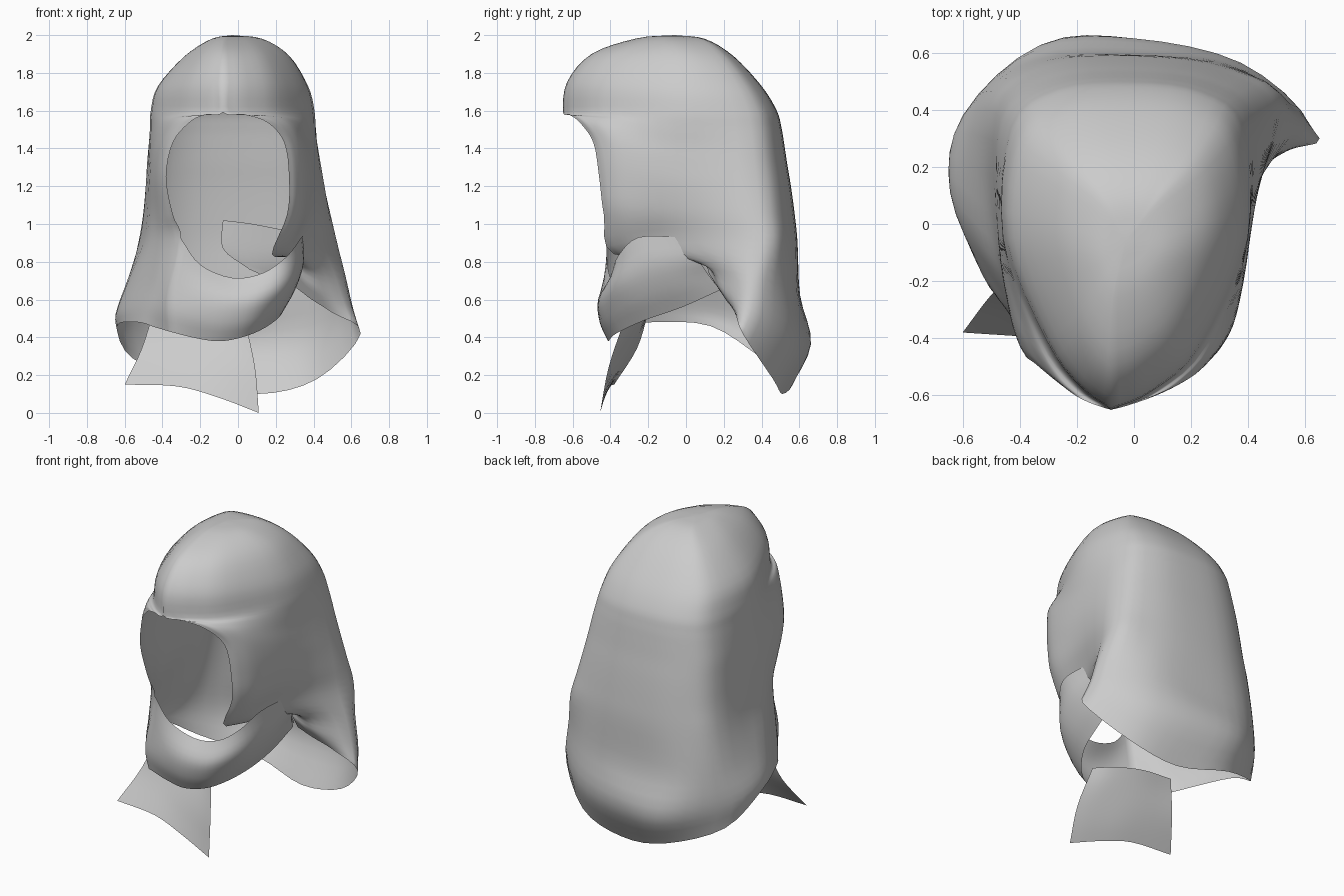
import bpy, bmesh
from mathutils import Vector

N = 4                                          # samples per span
cloth = bpy.data.materials.new("grey cloth")
cloth.diffuse_color = (0.6, 0.6, 0.6, 1)


def spline(pts):
    """Smooth open curve through the points."""
    p = [Vector(q) for q in pts]
    p = [2 * p[0] - p[1]] + p + [2 * p[-1] - p[-2]]
    out = []
    for i in range(1, len(p) - 2):
        a, b, c, d = p[i - 1:i + 3]
        for k in range(N):
            t = k / N
            out.append(0.5 * (2 * b + (c - a) * t + (2 * a - 5 * b + 4 * c - d) * t ** 2
                              + (3 * b - a - 3 * c + d) * t ** 3))
    return out + [p[-2]]


def loft(rows):
    """Grid of points, as columns, through rows of control points."""
    return [spline(c) for c in zip(*[spline(r) for r in rows])]


def build(name, *grids):
    """One smooth cloth object from grids that share edges."""
    bm = bmesh.new()
    for cols in grids:
        g = [[bm.verts.new(v) for v in c] for c in cols]
        for i in range(len(g) - 1):
            for j in range(len(g[0]) - 1):
                bm.faces.new((g[i][j], g[i][j + 1], g[i + 1][j + 1], g[i + 1][j]))
    bmesh.ops.remove_doubles(bm, verts=bm.verts, dist=0.001)
    bmesh.ops.recalc_face_normals(bm, faces=bm.faces)
    me = bpy.data.meshes.new(name)
    bm.to_mesh(me)
    bm.free()
    me.materials.append(cloth)
    me.shade_smooth()
    bpy.context.collection.objects.link(bpy.data.objects.new(name, me))


def hood_row(z, zb, xr, xl, yf, sr, cr, yb, cl, sl):
    """Section from the right face edge round the back to the left face edge."""
    ys = -0.05 if z < 1.95 else -0.08

    def bulge(xe, xs, u, v):
        return (xe + (xs - xe) * u, yf + (ys - yf) * v, z + (zb - z) * v)
    cy = yb * 0.68
    return [(xr, yf, z), bulge(xr, sr, .3, .1), bulge(xr, sr, .66, .36), (sr, ys, zb),
            (cr, cy, zb), (cr * 0.62, yb * 0.93, zb), (0, yb, zb), (cl * 0.62, yb * 0.95, zb),
            (cl, cy, zb), (sl, ys, zb), bulge(xl, sl, .62, .40), bulge(xl, sl, .3, .13),
            (xl, yf, z)]


def drape_row(r):
    """Adds the two columns next to the front edges."""
    first = Vector(r[0]).lerp(Vector(r[1]), 0.45)
    last = Vector(r[-1]).lerp(Vector(r[-2]), 0.45)
    return [r[0], first] + r[1:-1] + [last, r[-1]]


# Hood: crown, face opening, then the draped hem
BROW = 1.592
rows = [[(-0.03, -0.06, 2.0)] * 13]
rows += [hood_row(*r) for r in (
    (1.983, 1.98, -.07, -.07, -.26, .13, .10, .10, -.12, -.14),
    (1.90, 1.89, -.08, -.08, -.50, .27, .23, .25, -.25, -.28),
    (1.75, 1.73, -.08, -.08, -.63, .365, .33, .40, -.38, -.42),
    (BROW, 1.60, -.08, -.08, -.65, .395, .37, .48, -.42, -.455),
    (1.577, 1.51, .04, -.18, -.615, .40, .39, .505, -.435, -.46),
    (1.535, 1.42, .16, -.26, -.56, .40, .41, .52, -.45, -.465),
    (1.43, 1.32, .245, -.345, -.49, .405, .43, .535, -.465, -.47),
    (1.25, 1.20, .27, -.38, -.46, .405, .455, .555, -.475, -.475),
    (1.05, 1.05, .26, -.345, -.435, .385, .49, .575, -.49, -.48),
    (0.92, 0.90, .225, -.30, -.42, .34, .525, .59, -.515, -.50))]
# The right face edge dips behind the chin wrap
rows[-1][:3] = [(.18, -.38, .84), (.22, -.34, .85), (.275, -.25, .87)]
rows += [drape_row(r) for r in (
    [(.29, .06, .83), (.33, .09, .79), (.41, .15, .76), (.57, .37, .72), (.36, .55, .66),
     (.03, .60, .62), (-.35, .58, .63), (-.56, .40, .66), (-.58, .03, .70),
     (-.46, -.25, .70), (-.36, -.42, .66)],
    [(.31, .12, .74), (.37, .16, .68), (.46, .21, .63), (.61, .35, .55), (.38, .56, .40),
     (.0, .65, .36), (-.32, .63, .38), (-.60, .38, .46), (-.64, .10, .54),
     (-.51, -.20, .57), (-.37, -.42, .54)],
    [(.31, .17, .66), (.39, .21, .60), (.50, .26, .53), (.65, .30, .42), (.42, .46, .18),
     (.10, .51, .10), (-.25, .56, .17), (-.56, .40, .29), (-.64, .13, .46),
     (-.53, -.18, .48), (-.36, -.40, .43)])]
hood = loft(rows)
for a, b in zip(hood[0], hood[-1]):            # close the brow ridge
    if a.z > BROW - 0.001:
        a[:] = b[:] = (a + b) / 2

# Band wrapped under the chin, sewn to the hood's left edge
chin = loft([
    [(-.30, -.42, .92), (-.20, -.415, .785), (-.03, -.40, .715), (.13, -.39, .74),
     (.26, -.36, .83), (.335, -.25, .93), (.345, -.02, .93)],
    [(-.36, -.42, .66), (-.20, -.455, .62), (-.03, -.465, .60), (.13, -.445, .62),
     (.275, -.35, .70), (.345, -.17, .79), (.34, .06, .82)],
    [(-.37, -.42, .54), (-.21, -.45, .50), (-.05, -.455, .48), (.11, -.42, .51),
     (.25, -.29, .59), (.31, -.09, .67), (.30, .12, .73)],
    [(-.36, -.40, .43), (-.22, -.41, .395), (-.08, -.41, .38), (.08, -.37, .42),
     (.20, -.22, .49), (.25, -.02, .56), (.27, .18, .65)]])
chin[0] = [v.copy() for v in hood[-1][-len(chin[0]):]]
build("hood_and_chin_wrap", hood, chin)

# Loose scarf end hanging below the chin
build("hanging_end", loft([
    [(-.45, -.20, .53), (-.25, -.21, .52), (-.08, -.26, .50), (.04, -.33, .48)],
    [(-.51, -.26, .34), (-.28, -.30, .33), (-.08, -.36, .29), (.09, -.41, .24)],
    [(-.60, -.38, .15), (-.32, -.40, .14), (-.10, -.43, .08), (.11, -.455, 0)]]))

# Inner fold tucked behind the chin
build("inner_fold", loft([
    [(-.08, .15, 1.02), (.08, .13, 1.0), (.28, .08, .96)],
    [(-.08, .16, .87), (.10, .15, .82), (.29, .10, .82)],
    [(.06, .17, .76), (.18, .17, .71), (.30, .15, .69)]]))
